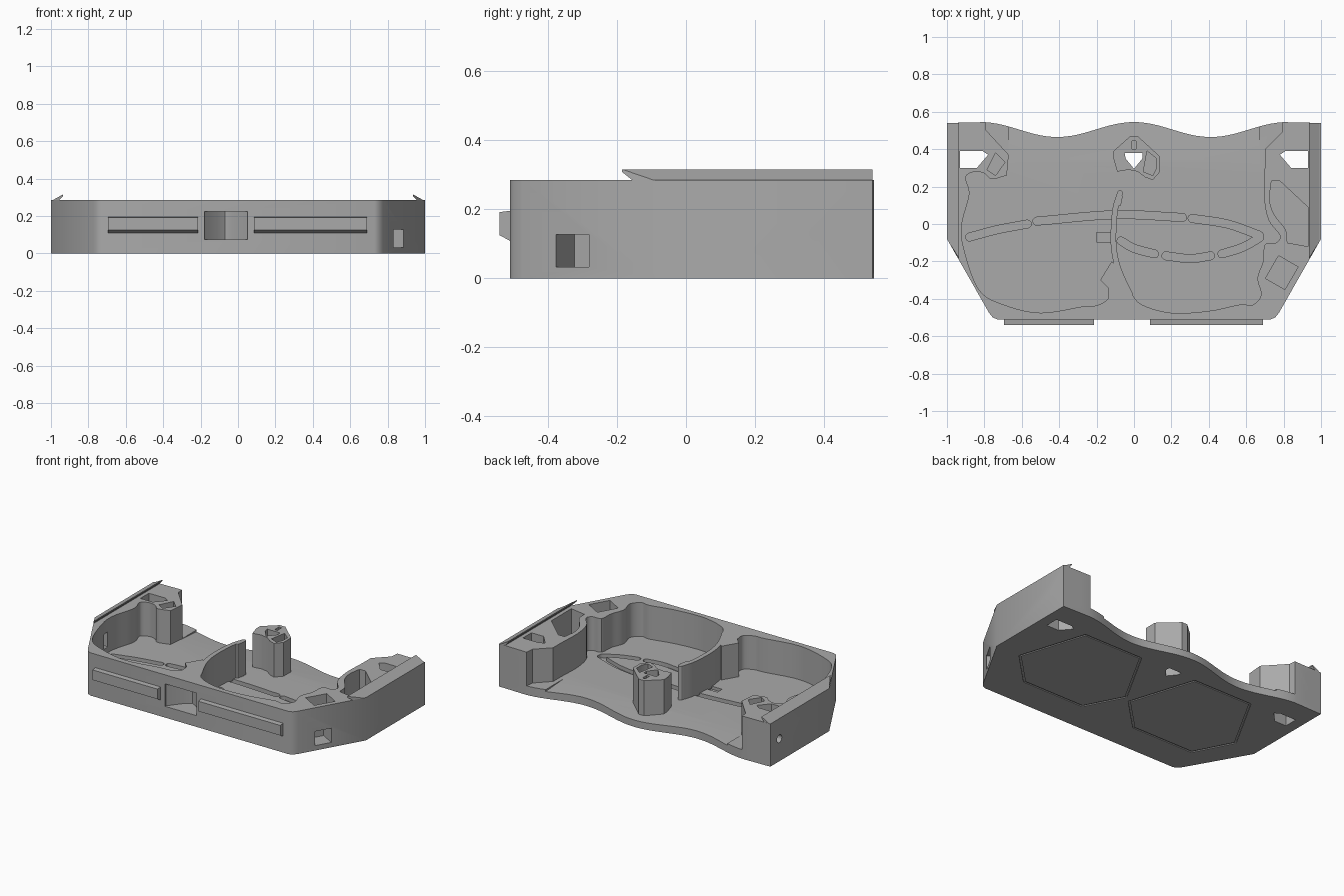
import bpy
import bmesh
from math import cos, sin, pi, radians
from mathutils import Vector, Matrix

default_cube = bpy.data.objects.get("Cube")
if default_cube:
    bpy.data.objects.remove(default_cube, do_unlink=True)

TOP = 0.285      # rim height
FLOOR = 0.06     # base plate thickness
ABOVE = 0.4      # cutters end above the rim
BELOW = -0.1     # cutters end below the base

grey = bpy.data.materials.new("plain grey plastic")
grey.use_nodes = True
grey.diffuse_color = (0.4, 0.4, 0.4, 1)
grey.node_tree.nodes["Principled BSDF"].inputs["Base Color"].default_value = grey.diffuse_color


def make_object(name, bm):
    bmesh.ops.recalc_face_normals(bm, faces=bm.faces)
    mesh = bpy.data.meshes.new(name)
    bm.to_mesh(mesh)
    bm.free()
    mesh.materials.append(grey)
    obj = bpy.data.objects.new(name, mesh)
    bpy.context.collection.objects.link(obj)
    return obj


def prism(name, points, low, high):
    """Extrude a flat outline from one height to another."""
    bm = bmesh.new()
    face = bm.faces.new([bm.verts.new((x, y, low)) for x, y in points])
    extruded = bmesh.ops.extrude_face_region(bm, geom=[face])["geom"]
    moved = [v for v in extruded if isinstance(v, bmesh.types.BMVert)]
    bmesh.ops.translate(bm, verts=moved, vec=(0, 0, high - low))
    return make_object(name, bm)


def cylinder(name, centre, direction, radius, depth, end_radius=None, squash=1):
    bm = bmesh.new()
    end = radius if end_radius is None else end_radius
    bmesh.ops.create_cone(bm, cap_ends=True, segments=32, radius1=radius, radius2=end, depth=depth)
    turn = Vector(direction).to_track_quat("Z", "Y").to_matrix().to_4x4()
    bm.transform(Matrix.Translation(centre) @ Matrix.Diagonal((1, 1, squash, 1)) @ turn)
    return make_object(name, bm)


def box(name, centre, size, angle=0):
    bm = bmesh.new()
    bmesh.ops.create_cube(bm, size=1)
    bm.transform(Matrix.Translation(centre) @ Matrix.Rotation(radians(angle), 4, "Z")
                 @ Matrix.Diagonal((*size, 1)))
    return make_object(name, bm)


def smooth(points, steps=5):
    """Draw a flowing curve through a few points."""
    p = [Vector(q) for q in points]
    p = [p[0] * 2 - p[1], *p, p[-1] * 2 - p[-2]]
    curve = []
    for a, b, c, d in zip(p, p[1:], p[2:], p[3:]):
        for i in range(steps):
            t = i / steps
            curve.append((2*b + (c - a)*t + (2*a - 5*b + 4*c - d)*t*t + (3*b - a - 3*c + d)*t**3) / 2)
    return [tuple(v) for v in curve + [p[-2]]]


def ribbon(points, width):
    """Widen a path into a round-ended band."""
    p = [Vector(q) for q in smooth(points)]
    half = width / 2
    left, right = [], []
    for i, q in enumerate(p):
        along = (p[min(i + 1, len(p) - 1)] - p[max(i - 1, 0)]).normalized()
        side = Vector((-along.y, along.x)) * half
        left.append(q + side)
        right.append(q - side)
    def cap(q, side):
        ahead = Vector((side.y, -side.x))
        return [q + side * cos(a * pi / 6) + ahead * sin(a * pi / 6) for a in range(1, 6)]
    return left + cap(p[-1], left[-1] - p[-1]) + right[::-1] + cap(p[0], right[0] - p[0])


def mirrored(points):
    return [(-x, y) for x, y in points]


def cut(target, cutter):
    mod = target.modifiers.new("cut", "BOOLEAN")
    mod.operation, mod.solver, mod.object = "DIFFERENCE", "EXACT", cutter
    bpy.context.view_layer.objects.active = target
    bpy.ops.object.modifier_apply(modifier=mod.name)
    bpy.data.objects.remove(cutter, do_unlink=True)


# Tray: outer shape with a wavy back edge
half_front = [(0.73, -0.51), (0.755, -0.5), (0.775, -0.475), (1, -0.08), (1, 0.54)]
wave = [(0.8 - 1.6 * i / 48, 0.505 + 0.04 * cos((0.8 - 1.6 * i / 48) * 2 * pi / 0.82)) for i in range(49)]
tray = prism("tray", half_front + wave + mirrored(half_front)[::-1], 0, TOP)

# Twin fan chamber, open at the back
left_wall = smooth([(-0.68, 0.26), (-0.76, 0.24), (-0.8, 0.27), (-0.85, 0.28), (-0.9, 0.25),
                    (-0.88, 0.16), (-0.92, 0), (-0.91, -0.13), (-0.83, -0.35), (-0.7, -0.43),
                    (-0.5, -0.475), (-0.27, -0.44), (-0.2, -0.435), (-0.14, -0.4), (-0.14, -0.34)])
middle = [(-0.18, -0.3), (-0.12, -0.2), (-0.08, -0.24)]
right_wall = smooth([(-0.02, -0.36), (0.04, -0.43), (0.2, -0.475), (0.4, -0.465), (0.57, -0.43),
                     (0.63, -0.435), (0.68, -0.38), (0.66, -0.29), (0.69, -0.2), (0.7, -0.11),
                     (0.76, -0.1), (0.78, -0.06), (0.72, 0.02), (0.695, 0.15), (0.7, 0.32)])
back_gap = [(0.7, 0.4), (0.79, 0.49), (0.8, 0.6)]
back_gap_left = [(-0.8, 0.6), (-0.79, 0.5), (-0.67, 0.37)]
cut(tray, prism("chamber", left_wall + middle + right_wall + back_gap + back_gap_left, FLOOR, ABOVE))

# Gentle fall of the floor towards the back edge
ramp = box("ramp", (0, 0.48, FLOOR + 0.02), (1.34, 0.3, 0.04))
for v in ramp.data.vertices:
    v.co.z -= 0.02 if v.co.y > 0.5 and v.co.z < FLOOR + 0.01 else 0
cut(tray, ramp)

# Curved slots in the floor
slots = [
    [(-0.88, -0.07), (-0.73, -0.03), (-0.57, 0)],
    [(-0.52, 0.015), (-0.1, 0.05), (0.26, 0.035)],
    [(0.31, 0.03), (0.5, 0), (0.67, -0.06)],
    [(-0.07, -0.09), (0, -0.13), (0.11, -0.16)],
    [(0.17, -0.17), (0.3, -0.185), (0.41, -0.17)],
    [(0.47, -0.16), (0.58, -0.125), (0.67, -0.075)],
]
for path in slots:
    cut(tray, prism("slot", ribbon(path, 0.042), FLOOR - 0.025, FLOOR + 0.02))
cut(tray, box("floor_pocket", (-0.16, -0.07, FLOOR), (0.08, 0.05, 0.04)))

# Countersunk screw holes and blind rings underneath
for x, y in [(-0.85, 0.22), (-0.035, 0.22), (-0.195, -0.37), (0.62, -0.37)]:
    cut(tray, cylinder("screw_hole", (x, y, 0), (0, 0, 1), 0.026, 0.2))
    cut(tray, cylinder("countersink", (x, y, 0.01), (0, 0, 1), 0.052, 0.04, 0.026))
for x, y in [(0.88, 0.22), (0.175, -0.37), (-0.67, -0.37)]:
    cut(tray, cylinder("blind_ring", (x, y, 0), (0, 0, 1), 0.045, 0.02))
    cut(tray, cylinder("blind_hole", (x, y, 0), (0, 0, 1), 0.026, 0.06))

# Panel outlines engraved underneath
for shift in (0, -0.85):
    panel = [(0.82, -0.08), (0.68, 0.36), (0.25, 0.36), (0.02, -0.05), (0.15, -0.3), (0.6, -0.3)]
    panel = [(x + shift, y) for x, y in panel]
    for a, b in zip(panel, panel[1:] + panel[:1]):
        cut(tray, prism("panel_line", ribbon([a, b], 0.012), -0.01, 0.006))

# Corner posts: through window, rear bores, side bore and oval port
window = [(0.93, 0.39), (0.81, 0.39), (0.78, 0.37), (0.84, 0.3), (0.93, 0.3)]
cut(tray, prism("window_left", window, BELOW, ABOVE))
cut(tray, prism("window_right", mirrored(window), BELOW, ABOVE))
for side in (1, -1):
    for z in (0.08, 0.21):
        cut(tray, cylinder("rear_bore", (side * 0.925, 0.53, z), (0, 1, 0), 0.052, 0.16))
    cut(tray, cylinder("side_bore", (side, 0.445, 0.15), (1, 0, 0), 0.026, 0.14))
    cut(tray, cylinder("oval_port", (side * 0.74, 0.45, 0.15), (-side * 0.72, 0.69, 0), 0.055, 0.16))

# Pockets sunk into the rim
cut(tray, prism("post_pocket", [(-0.74, 0.38), (-0.69, 0.33), (-0.74, 0.26), (-0.785, 0.29)], 0.12, ABOVE))
side_pocket = smooth([(0.82, -0.1), (0.81, -0.03), (0.75, 0.05), (0.725, 0.13), (0.735, 0.23)])
cut(tray, prism("side_pocket", side_pocket + [(0.78, 0.23), (0.93, 0.09), (0.93, -0.12)], FLOOR, ABOVE))
cut(tray, box("square_pocket", (0.79, -0.26, 0.3), (0.12, 0.14, 0.24), -30))
cut(tray, box("corner_window", (0.85, -0.325, 0.08), (0.2, 0.11, 0.095), -30))
cut(tray, box("wall_notch", (-0.92, -0.08, 0.15), (0.06, 0.05, 0.1)))

# Front recess with a vertical pin hole
recess = [(-0.18, -0.6), (-0.18, -0.5), (-0.11, -0.41), (-0.07, -0.38), (-0.03, -0.4), (0.05, -0.49), (0.05, -0.6)]
cut(tray, prism("front_recess", recess, 0.075, 0.225))
cut(tray, cylinder("pin_hole", (-0.06, -0.42, 0.2), (0, 0, 1), 0.026, 0.34))

# Curved wall between the two fans
divider_path = [(-0.075, 0.165), (-0.1, 0.08), (-0.11, -0.05), (-0.105, -0.15), (-0.08, -0.25), (-0.02, -0.38)]
divider = prism("divider_wall", ribbon(divider_path, 0.03), FLOOR - 0.01, TOP)
divider_tip = prism("divider_tip", [(-0.1, 0.09), (-0.09, 0.17), (-0.06, 0.15), (-0.07, 0.1)], FLOOR - 0.01, TOP)

# Five-sided pillar at the back with its hollow core
pillar_shape = [(-0.11, 0.35), (-0.11, 0.39), (-0.02, 0.47), (0.02, 0.47), (0.14, 0.36), (0.14, 0.28), (0.1, 0.235),
                (0.06, 0.25), (0.02, 0.28), (-0.03, 0.29), (-0.09, 0.28)]
pillar = prism("centre_pillar", pillar_shape, 0.02, TOP)
core = [(-0.05, 0.38), (0.045, 0.38), (0.045, 0.35), (0.0, 0.295), (-0.045, 0.35)]
for part in (tray, pillar):
    cut(part, prism("core", core, BELOW, ABOVE))
cut(pillar, prism("pillar_pocket", [(0.05, 0.28), (0.1, 0.26), (0.12, 0.3), (0.12, 0.35), (0.07, 0.39)], 0.2, ABOVE))
cut(pillar, prism("pillar_groove", [(-0.01, 0.4), (0.01, 0.4), (0.01, 0.445), (-0.01, 0.445)], 0.2, ABOVE))

# Raised hooked lips along both sides
for side, name in ((1, "left_lip"), (-1, "right_lip")):
    bm = bmesh.new()
    section = [(1, -0.08, TOP - 0.005), (0.935, -0.185, 0.316), (0.935, -0.185, 0.308), (0.96, -0.15, TOP - 0.005)]
    ends = [[bm.verts.new((side * x, back or y, z)) for x, y, z in section] for back in (None, 0.54)]
    for i in range(4):
        j = (i + 1) % 4
        bm.faces.new((ends[0][i], ends[0][j], ends[1][j], ends[1][i]))
    for end in ends:
        bm.faces.new(end)
    make_object(name, bm)

# Tapered catch bars on the front
for start, end, name in ((-0.695, -0.215, "right_catch"), (0.085, 0.69, "left_catch")):
    bar = box(name, ((start + end) / 2, -0.52, 0.15), (end - start, 0.04, 0.094))
    for v in bar.data.vertices:
        if v.co.y < -0.53:
            v.co.z = 0.192 if v.co.z > 0.15 else 0.125

# Smooth the round walls, keep the edges crisp
bpy.ops.object.select_all(action="DESELECT")
for obj in (tray, divider, pillar):
    obj.select_set(True)
bpy.context.view_layer.objects.active = tray
bpy.ops.object.shade_smooth_by_angle(angle=radians(30))
